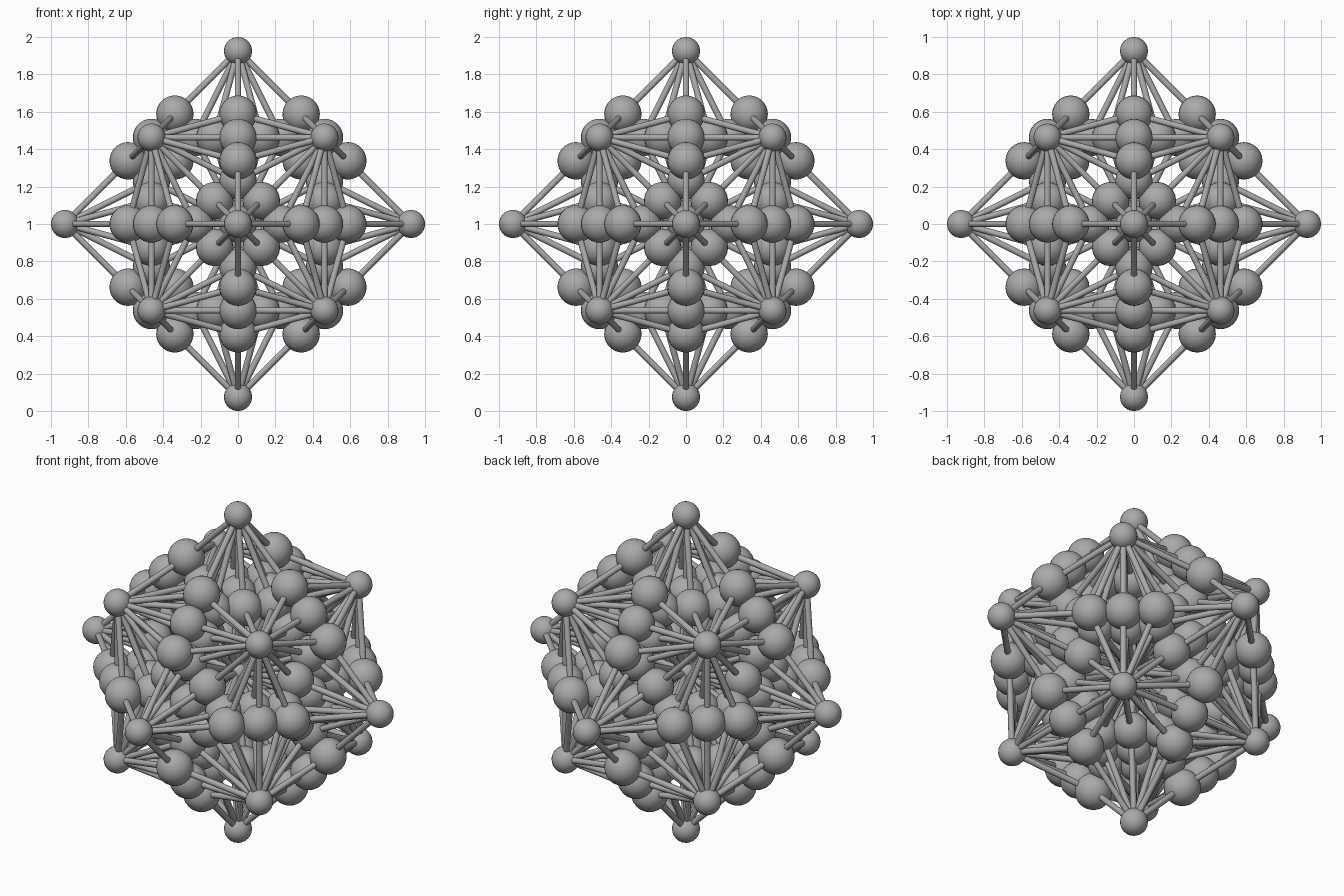
import bpy
import bmesh
from itertools import permutations, product
from mathutils import Matrix, Vector

CELL = 0.925          # spacing of the body-centred lattice
CORNER_R, SITE_R, ROD_R = 0.075, 0.1, 0.017
BOND = 0.53           # longest rod
CENTRE = Vector((0, 0, 1))

if "Cube" in bpy.data.objects:
    bpy.data.objects.remove(bpy.data.objects["Cube"])

grey = bpy.data.materials.new("grey")
grey.use_nodes = True
colour = (0.4, 0.4, 0.4, 1)
grey.diffuse_color = colour
grey.node_tree.nodes["Principled BSDF"].inputs["Base Color"].default_value = colour


def inside(p):
    """True within the rhombic dodecahedron that bounds the cluster."""
    a = sorted(abs(c) for c in p)
    return a[1] + a[2] < 1.001


def lattice_points(bases):
    """Repeat all signed axis orders of the bases over the lattice."""
    found = set()
    for base in bases:
        for order in set(permutations(base)):
            for signs in product((-1, 1), repeat=3):
                for cell in product((-1, 0, 1), repeat=3):
                    for half in (0, 0.5):
                        p = tuple(round(o * s + c + half, 3) + 0.0
                                  for o, s, c in zip(order, signs, cell))
                        if inside(p):
                            found.add(p)
    return [Vector(p) * CELL for p in sorted(found)]


def finish(name, bm):
    mesh = bpy.data.meshes.new(name)
    for face in bm.faces:
        face.smooth = True
    bm.to_mesh(mesh)
    bm.free()
    mesh.materials.append(grey)
    obj = bpy.data.objects.new(name, mesh)
    obj.location = CENTRE
    bpy.context.collection.objects.link(obj)


def balls(name, points, radius):
    bm = bmesh.new()
    for p in points:
        bmesh.ops.create_uvsphere(bm, u_segments=24, v_segments=14, radius=radius,
                                  matrix=Matrix.Translation(p))
    finish(name, bm)


def rods(name, pairs):
    bm = bmesh.new()
    for a, b in pairs:
        d = b - a
        turn = d.to_track_quat("Z", "Y").to_matrix().to_4x4()
        bmesh.ops.create_cone(bm, cap_ends=False, segments=12, radius1=ROD_R,
                              radius2=ROD_R, depth=d.length,
                              matrix=Matrix.Translation((a + b) / 2) @ turn)
    finish(name, bm)


# Small balls on the lattice, large balls in its gaps
corners = lattice_points([(0, 0, 0)])
sites = lattice_points([(0, 0.5, 0.5), (0, 0.25, 0.5), (0, 0.365, 0.365)])
balls("corner_balls", corners, CORNER_R)
balls("site_balls", sites, SITE_R)

# Rods join every small ball to the large balls near it
rods("connecting_rods", [(c, s) for c in corners for s in sites
                         if (s - c).length < BOND])
